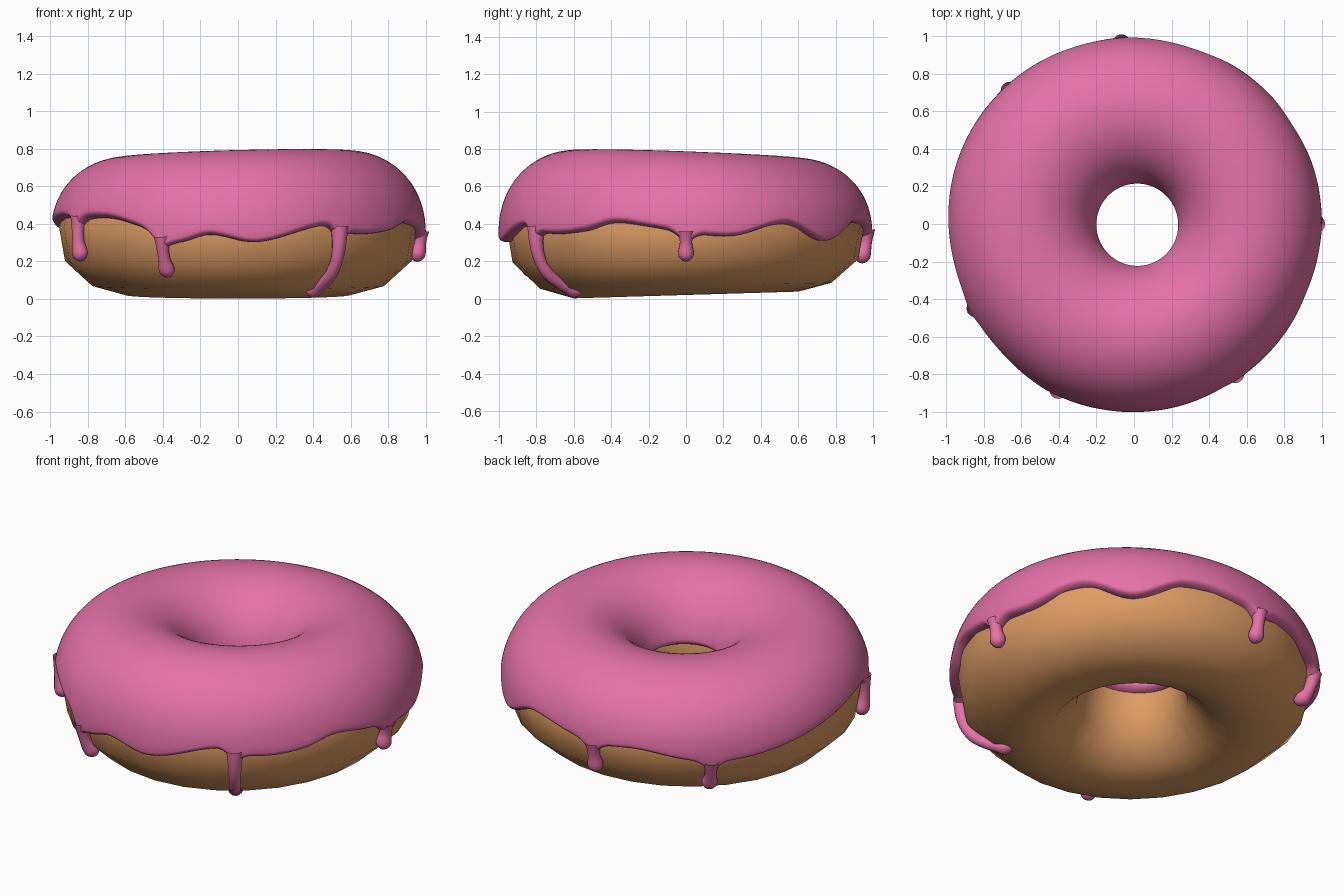
import bpy, bmesh, math
from mathutils import Vector

if "Cube" in bpy.data.objects:
    bpy.data.objects.remove(bpy.data.objects["Cube"])

PI = math.pi
RING_R, MID_Z = 0.6, 0.385      # ring centre line
ICING_T = 0.042                 # icing thickness


def material(name, rgb):
    m = bpy.data.materials.new(name)
    m.diffuse_color = (*rgb, 1)
    m.use_nodes = True
    m.node_tree.nodes["Principled BSDF"].inputs["Base Color"].default_value = m.diffuse_color
    return m


pink = material("pink icing", (0.78, 0.165, 0.38))
brown = material("baked dough", (0.73, 0.33, 0.125))


def surf(t, p, off=0.0):
    """Point on the slightly lopsided ring: t around the ring, p around the section."""
    c, s = math.cos(p), math.sin(p)
    if c > 0:
        rx = 0.352 + 0.022 * math.exp(-((p + 0.52) / 0.4) ** 2) + 0.004 * math.sin(3 * t + 0.5)
    else:
        rx = 0.345 - 0.015 * math.cos(t)
    if s > 0:
        rz = 0.345 + 0.016 * math.cos(t) - 0.022 * math.sin(t)
    else:
        rz = 0.365 - 0.018 * math.sin(t)
    r = RING_R + (rx + off) * c
    return Vector((r * math.cos(t), r * math.sin(t), MID_Z + (rz + off) * s))


def grid_object(name, columns, close_rows, mat):
    """Smooth mesh from rings of points, closed around the ring."""
    bm = bmesh.new()
    cols = [[bm.verts.new(v) for v in col] for col in columns]
    n, m = len(cols), len(cols[0])
    for i in range(n):
        a, b = cols[i], cols[(i + 1) % n]
        for j in range(m if close_rows else m - 1):
            k = (j + 1) % m
            bm.faces.new((a[j], b[j], b[k], a[k]))
    bmesh.ops.recalc_face_normals(bm, faces=bm.faces)
    for f in bm.faces:
        f.smooth = True
    me = bpy.data.meshes.new(name)
    bm.to_mesh(me)
    bm.free()
    ob = bpy.data.objects.new(name, me)
    me.materials.append(mat)
    bpy.context.collection.objects.link(ob)
    return ob


# dough: coarse, smooth-shaded ring
grid_object("dough", [[surf(2 * PI * i / 28, -PI / 2 + 2 * PI * j / 12) for j in range(12)]
                      for i in range(28)], True, brown)

# wavy lower edge of the icing: (degrees, height)
EDGE = [(0, .35), (15, .33), (33, .40), (50, .30), (68, .41), (94, .36), (110, .37),
        (127, .32), (140, .31), (160, .35), (180, .41), (195, .44), (208, .43),
        (224, .435), (236, .39), (245, .33), (251, .30), (261, .34), (276, .30),
        (299, .39), (311, .345), (326, .36), (337, .405), (349, .38)]
# drips: (degrees, end angle around the section)
DRIPS = [(0, -29), (94, -32), (133, -43), (208, -28), (245.5, -42), (304, -76)]


def edge_z(deg):
    n = len(EDGE)
    i = max(k for k in range(n) if EDGE[k][0] <= deg)
    pts = []
    for k in range(i - 1, i + 3):
        d, z = EDGE[k % n]
        pts.append((d + 360 * (k // n), z))
    (d0, z0), (d1, z1), (d2, z2), (d3, z3) = pts
    u, h = (deg - d1) / (d2 - d1), d2 - d1
    m1, m2 = (z2 - z0) / (d2 - d0) * h, (z3 - z1) / (d3 - d1) * h
    z = ((2*u**3 - 3*u*u + 1) * z1 + (u**3 - 2*u*u + u) * m1
         + (3*u*u - 2*u**3) * z2 + (u**3 - u*u) * m2)
    for d, _ in DRIPS:                      # flare into each drip
        dd = (deg - d + 180) % 360 - 180
        z -= 0.05 * math.exp(-(dd / 3.2) ** 2)
    return z


def edge_phi(deg):
    return math.asin((edge_z(deg) - MID_Z) / 0.385)


# icing: shell over the top with rounded rims tucked into the dough
ROWS, RIM, ROUND = 40, 6, 0.09
columns = []
for i in range(300):
    deg = i * 1.2
    t = math.radians(deg)
    outer = edge_phi(deg)
    inner = PI - math.asin((0.025 + 0.03 * math.cos(t - math.radians(305))) / 0.38)
    lo, hi = outer + ROUND, inner - ROUND
    col = []
    for k in range(RIM, 0, -1):
        a = PI / 2 * k / RIM
        col.append(surf(t, lo - ROUND * math.sin(a), (ICING_T + .025) * math.cos(a) - .025))
    for k in range(ROWS + 1):
        p = lo + (hi - lo) * k / ROWS
        col.append(surf(t, p, ICING_T))
    for k in range(1, RIM + 1):
        a = PI / 2 * k / RIM
        col.append(surf(t, hi + ROUND * math.sin(a), (ICING_T + .025) * math.cos(a) - .025))
    columns.append(col)
grid_object("icing", columns, False, pink)


# drips: round tubes running down the dough with a bulb at the end
def drip(index, deg, end_deg):
    t, end = math.radians(deg), math.radians(end_deg)
    start = edge_phi(deg) + 0.16
    n, sides, cols = 28, 14, []
    length = (start - end) * 0.37
    for j in range(n + 1):
        u = math.sin(PI / 2 * j / n)         # tighter rows at the tip
        p = start + (end - start) * u
        left = (1 - u) * length              # distance to the tip
        rad = 0.032 + 0.011 * math.exp(-((left - 0.045) / 0.04) ** 2)
        rad += 0.016 * max(0, 1 - u / 0.45) ** 2
        if left < rad:
            rad = math.sqrt(max(1e-6, rad * rad - (rad - left) ** 2))
        sink = max(0, -p - 0.7) * 0.06       # long drip sinks in underneath
        mid = surf(t, p, 0.012 - sink)
        out = (surf(t, p, 0.1) - surf(t, p, 0)).normalized()
        side = Vector((-math.sin(t), math.cos(t), 0))
        cols.append([mid + rad * (math.cos(2*PI*k/sides) * out + math.sin(2*PI*k/sides) * side)
                     for k in range(sides)])
    # transpose so that the tube closes around its section
    grid_object("icing_drip_%d" % index, list(zip(*cols)), False, pink)


for i, (d, e) in enumerate(DRIPS):
    drip(i + 1, d, e)
